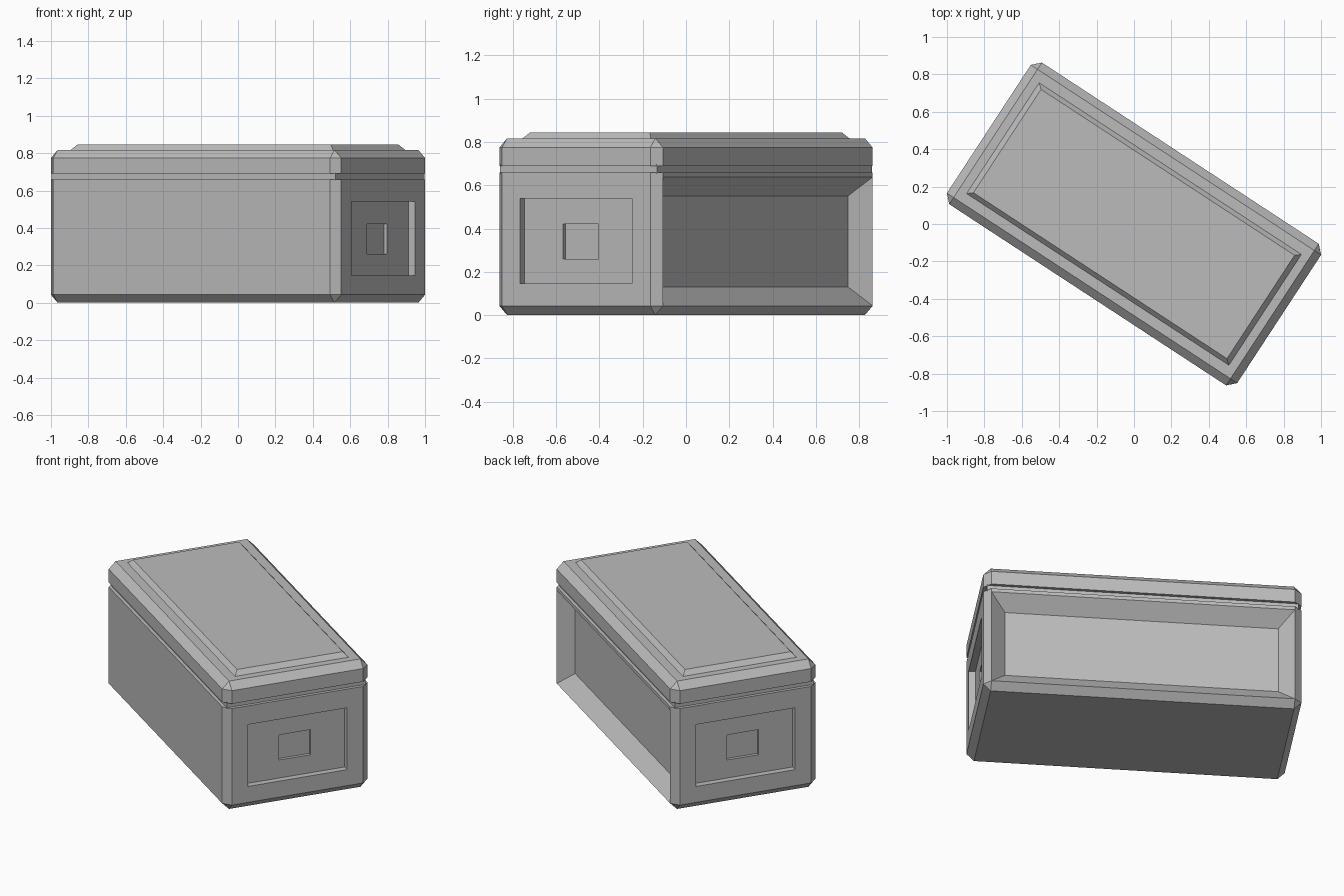
import bpy, bmesh, math
from mathutils import Vector, Matrix

cube = bpy.data.objects.get("Cube")
if cube:
    bpy.data.objects.remove(cube, do_unlink=True)

TURN = math.radians(-33.2)
LENGTH, WIDTH, CHAMFER = 1.855, 0.905, 0.043

grey = bpy.data.materials.new("plain_grey")
grey.use_nodes = True
grey.diffuse_color = (0.5, 0.5, 0.5, 1)
grey.node_tree.nodes["Principled BSDF"].inputs["Base Color"].default_value = (0.5, 0.5, 0.5, 1)


def box(length, width, low, high):
    bm = bmesh.new()
    bmesh.ops.create_cube(bm, size=1, matrix=Matrix.Translation((0, 0, (low + high) / 2))
                          @ Matrix.Diagonal((length, width, high - low, 1)))
    return bm


def chamfer(bm, plain_z):
    """Chamfer every edge except those lying flat at plain_z."""
    edges = [e for e in bm.edges if any(abs(v.co.z - plain_z) > 0.001 for v in e.verts)]
    bmesh.ops.bevel(bm, geom=edges, offset=CHAMFER, segments=1, affect='EDGES', profile=0.5)


def side_face(bm, direction):
    """Largest face pointing in the given direction."""
    bm.normal_update()
    return max((f for f in bm.faces if f.normal.dot(direction) > 0.99), key=lambda f: f.calc_area())


def sink(bm, face, half_width, low, high, depth):
    """Cut a straight-walled rectangular pocket in an end face; return its floor."""
    normal = face.normal.copy()
    bmesh.ops.inset_individual(bm, faces=[face], thickness=0.02)
    middle = face.calc_center_median()
    for v in face.verts:
        v.co.y = math.copysign(half_width, v.co.y)
        v.co.z = high if v.co.z > middle.z else low
    floor = bmesh.ops.extrude_discrete_faces(bm, faces=[face])["faces"][0]
    bmesh.ops.translate(bm, verts=floor.verts, vec=normal * -depth)
    return floor


def finish(bm, name):
    bmesh.ops.recalc_face_normals(bm, faces=bm.faces)
    mesh = bpy.data.meshes.new(name)
    bm.to_mesh(mesh)
    bm.free()
    mesh.materials.append(grey)
    obj = bpy.data.objects.new(name, mesh)
    obj.rotation_euler.z = TURN
    bpy.context.collection.objects.link(obj)


# Body with a narrow rim strip along its top
body = box(LENGTH, WIDTH, 0, 0.66)
chamfer(body, 0.66)
bmesh.ops.bisect_plane(body, geom=body.verts[:] + body.edges[:] + body.faces[:],
                       plane_co=(0, 0, 0.638), plane_no=(0, 0, 1))

# Stepped pockets in both ends
for side in (-1, 1):
    face = side_face(body, Vector((side, 0, 0)))
    floor = sink(body, face, 0.31, 0.145, 0.54, 0.04)
    body.normal_update()
    sink(body, floor, 0.098, 0.26, 0.42, 0.02)

# Wide sloped recess in the rear long side
rear = side_face(body, Vector((0, 1, 0)))
bmesh.ops.inset_individual(body, faces=[rear], thickness=0.124, depth=-0.08)
finish(body, "body")

# Narrow neck between body and lid
finish(box(LENGTH - 0.04, WIDTH - 0.04, 0.655, 0.695), "neck")

# Lid
lid = box(LENGTH, WIDTH, 0.69, 0.817)
chamfer(lid, 0.69)
finish(lid, "lid")

# Raised panel with sloped sides on the lid
panel = box(1.69, 0.72, 0.81, 0.845)
for v in panel.verts:
    if v.co.z > 0.83:
        v.co.x -= math.copysign(0.035, v.co.x)
        v.co.y -= math.copysign(0.03, v.co.y)
finish(panel, "lid_panel")
